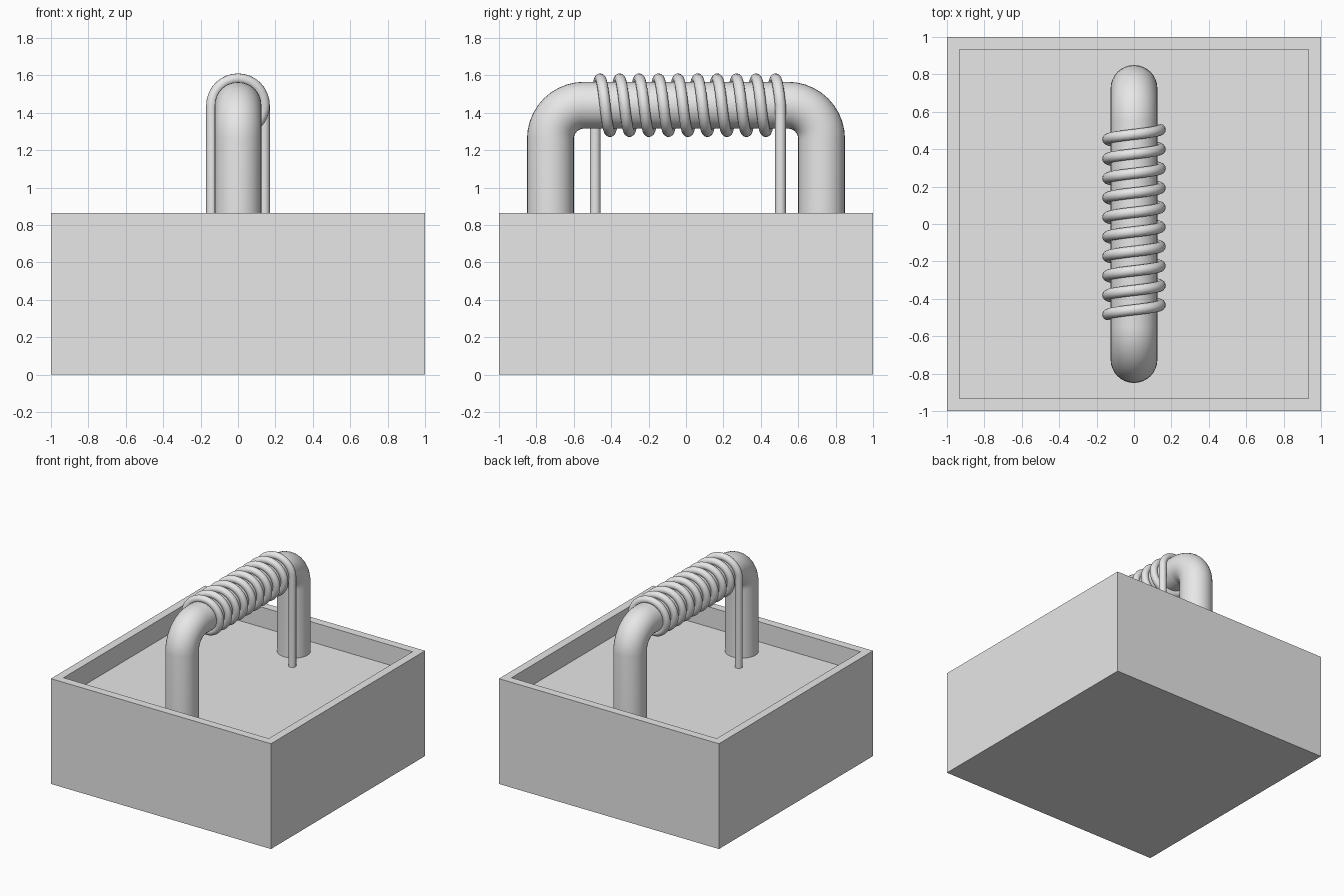
import bpy, bmesh
from math import sin, cos, pi, radians
from mathutils import Vector

cube = bpy.data.objects.get("Cube")
if cube:
    bpy.data.objects.remove(cube, do_unlink=True)

grey = bpy.data.materials.new("plain grey")
grey.use_nodes = True
grey.diffuse_color = (0.8, 0.8, 0.8, 1)
grey.node_tree.nodes["Principled BSDF"].inputs["Base Color"].default_value = (0.8, 0.8, 0.8, 1)

BOX_H, FLOOR_Z, WALL = 0.865, 0.70, 0.095
AXIS_Z = 1.44


def tube(name, points, radius, resolution):
    """Sweep a round section along a path and turn it into a smooth mesh."""
    curve = bpy.data.curves.new(name, "CURVE")
    curve.dimensions = "3D"
    curve.bevel_depth = radius
    curve.bevel_resolution = resolution
    curve.use_fill_caps = True
    spline = curve.splines.new("POLY")
    spline.points.add(len(points) - 1)
    for p, co in zip(spline.points, points):
        p.co = (*co, 1)
    curve.materials.append(grey)
    obj = bpy.data.objects.new(name, curve)
    bpy.context.collection.objects.link(obj)
    bpy.ops.object.select_all(action="DESELECT")
    obj.select_set(True)
    bpy.context.view_layer.objects.active = obj
    bpy.ops.object.convert(target="MESH")
    bpy.ops.object.shade_smooth_by_angle(angle=radians(40))
    return obj


# Tray: a block whose top is inset and pushed down
bm = bmesh.new()
bmesh.ops.create_cube(bm, size=2)
for v in bm.verts:
    v.co.z = BOX_H if v.co.z > 0 else 0
top = max(bm.faces, key=lambda f: f.calc_center_median().z)
bmesh.ops.inset_region(bm, faces=[top], thickness=WALL)
floor = bmesh.ops.extrude_discrete_faces(bm, faces=[top])["faces"][0]
for v in floor.verts:
    v.co.z = FLOOR_Z
bmesh.ops.recalc_face_normals(bm, faces=bm.faces)
mesh = bpy.data.meshes.new("tray")
bm.to_mesh(mesh)
bm.free()
mesh.materials.append(grey)
bpy.context.collection.objects.link(bpy.data.objects.new("tray", mesh))

# Arched bar: two legs joined by rounded corners
LEG_Y, BEND, STEPS = 0.725, 0.18, 10
half = [Vector((0, LEG_Y, FLOOR_Z))]
for i in range(STEPS + 1):
    a = i / STEPS * pi / 2
    half.append(Vector((0, LEG_Y - BEND + BEND * cos(a), AXIS_Z - BEND + BEND * sin(a))))
other = [Vector((0, -p.y, p.z)) for p in reversed(half)]
tube("arched_bar", half + other, 0.125, 14)

# Coiled wire: helix round the bar with a straight lead down at each end
COIL_R, TURNS, PER_TURN, Y_START, Y_END = 0.141, 9.5, 32, -0.485, 0.505
count = int(TURNS * PER_TURN)
path = [Vector((-COIL_R, Y_START, FLOOR_Z))]
for i in range(count + 1):
    t = i / count
    a = pi - t * TURNS * 2 * pi
    path.append(Vector((COIL_R * cos(a), Y_START + t * (Y_END - Y_START),
                        AXIS_Z + COIL_R * sin(a))))
path.append(Vector((COIL_R, Y_END, FLOOR_Z)))
tube("coiled_wire", path, 0.029, 6)
